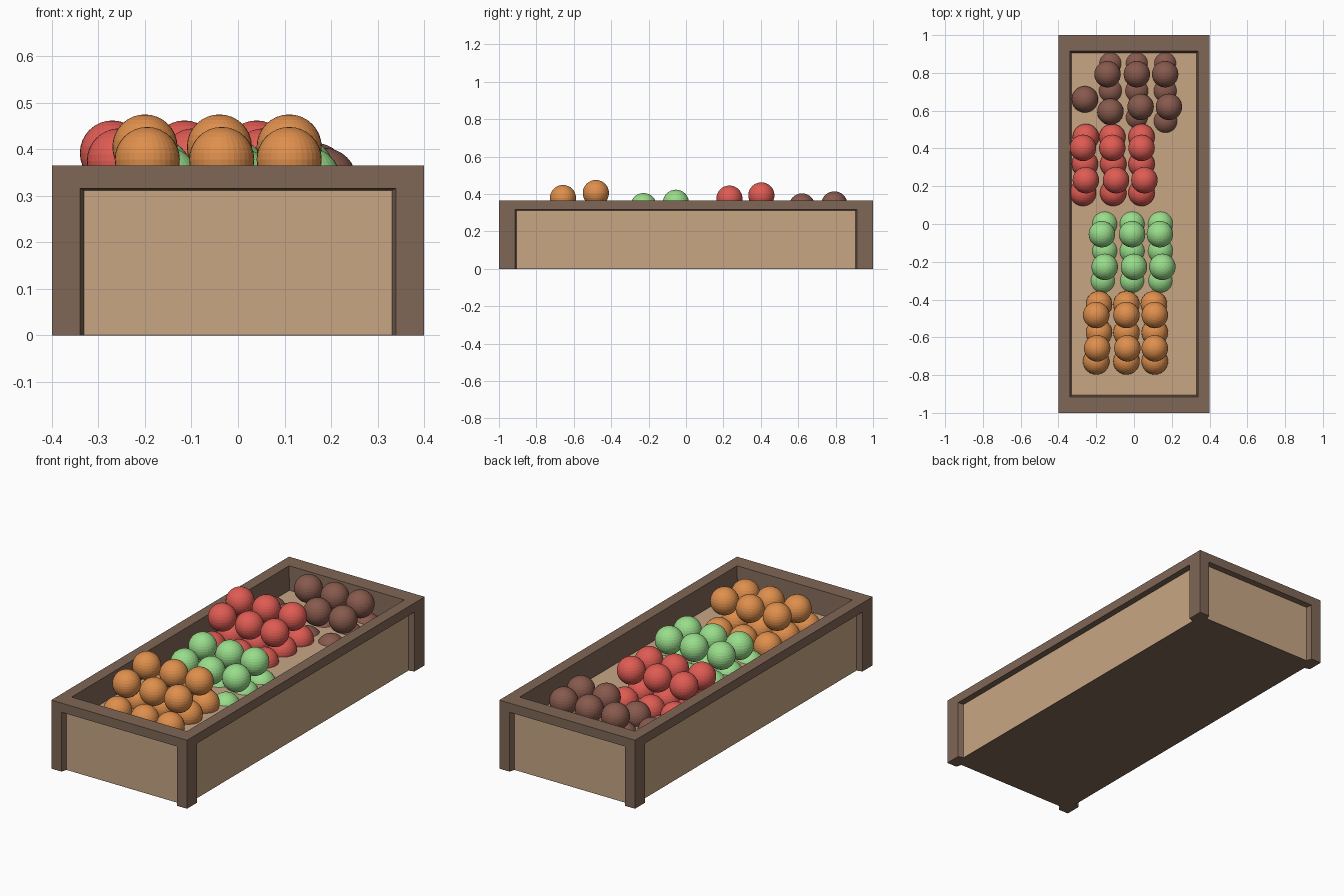
import bpy, bmesh

if "Cube" in bpy.data.objects:
    bpy.data.objects.remove(bpy.data.objects["Cube"])


def material(name, r, g, b):
    m = bpy.data.materials.new(name)
    m.diffuse_color = [(c / 255) ** 2.2 for c in (r, g, b)] + [1]
    m.use_nodes = True
    m.node_tree.nodes["Principled BSDF"].inputs["Base Color"].default_value = m.diffuse_color
    return m


FRAME = material("frame_wood", 127, 103, 87)
PANEL = material("panel_wood", 198, 165, 131)


def make(name, bm, mat):
    bmesh.ops.recalc_face_normals(bm, faces=bm.faces)
    me = bpy.data.meshes.new(name)
    bm.to_mesh(me)
    bm.free()
    ob = bpy.data.objects.new(name, me)
    me.materials.append(mat)
    bpy.context.collection.objects.link(ob)
    return ob


def loft(name, rects, mat, cap=False):
    """Skin a stack of centred rectangles (half x, half y, z)."""
    bm = bmesh.new()
    rings = [[bm.verts.new((sx * hx, sy * hy, z))
              for sx, sy in ((-1, -1), (1, -1), (1, 1), (-1, 1))]
             for hx, hy, z in rects]
    for a, b in zip(rings, rings[1:]):
        for i in range(4):
            j = (i + 1) % 4
            bm.faces.new((a[i], a[j], b[j], b[i]))
    if cap:
        bm.faces.new(rings[0])
        bm.faces.new(rings[-1])
    return make(name, bm, mat)


# Crate: recessed panels, floor, base and the rim with its sloped lining
FLOOR = 0.24
loft("side_panels", [(.37, .97, .002), (.37, .97, .314)], PANEL)
loft("floor", [(.332, .907, FLOOR - .02), (.332, .907, FLOOR)], PANEL, True)
loft("base", [(.37, .97, 0), (.37, .97, .002)], FRAME, True)
loft("rim", [(.37, .97, .312), (.4, 1, .316), (.4, 1, .365),
             (.34, .915, .365), (.33, .905, FLOOR - .01)], FRAME)

# Corner posts with slanted inner edges
for sx, xn in ((-1, "left"), (1, "right")):
    for sy, yn in ((-1, "front"), (1, "back")):
        bm = bmesh.new()
        foot = [(.4, 1), (.34, 1), (.33, .968), (.368, .968), (.368, .905), (.4, .915)]
        f = bm.faces.new([bm.verts.new((sx * x, sy * y, 0)) for x, y in foot])
        up = bmesh.ops.extrude_face_region(bm, geom=[f], use_keep_orig=True)
        for v in up["geom"]:
            if isinstance(v, bmesh.types.BMVert):
                v.co.z = .318
        make(f"{yn}_{xn}_post", bm, FRAME)


# Fruit piles: each row is (y, z, x positions)
piles = {
    "orange_fruit": ((222, 142, 78), [
        (-.425, .265, (-.185, -.04, .105)), (-.575, .265, (-.185, -.04, .11)),
        (-.727, .26, (-.2, -.04, .11)),
        (-.482, .405, (-.2, -.04, .11)), (-.658, .378, (-.195, -.035, .11))]),
    "green_fruit": ((152, 220, 138), [
        (.0, .215, (-.155, -.01, .14)), (-.143, .215, (-.155, -.01, .14)),
        (-.3, .21, (-.165, -.01, .14)),
        (-.054, .353, (-.17, -.01, .137)), (-.227, .335, (-.155, 0, .15))]),
    "red_fruit": ((222, 92, 84), [
        (.46, .25, (-.255, -.115, .04)), (.317, .25, (-.26, -.11, .04)),
        (.165, .245, (-.27, -.11, .04)),
        (.403, .392, (-.27, -.115, .04)), (.232, .375, (-.255, -.095, .055))]),
    "brown_fruit": ((134, 90, 78), [
        (.85, .2, (-.125, .015, .165)), (.705, .205, (-.125, .015, .165)),
        (.565, .2, (.015,)), (.545, .208, (.167,)), (.595, .27, (-.125,)),
        (.66, .245, (-.26,)),
        (.793, .344, (-.14, .015, .165)), (.62, .333, (.035, .185))]),
}
for name, (rgb, rows) in piles.items():
    mat = material(name, *rgb)
    n = 0
    for y, z, xs in rows:
        for x in xs:
            n += 1
            bm = bmesh.new()
            bmesh.ops.create_uvsphere(bm, u_segments=32, v_segments=16, radius=.07)
            make(f"{name}_{n}", bm, mat).location = (x, y, z)
